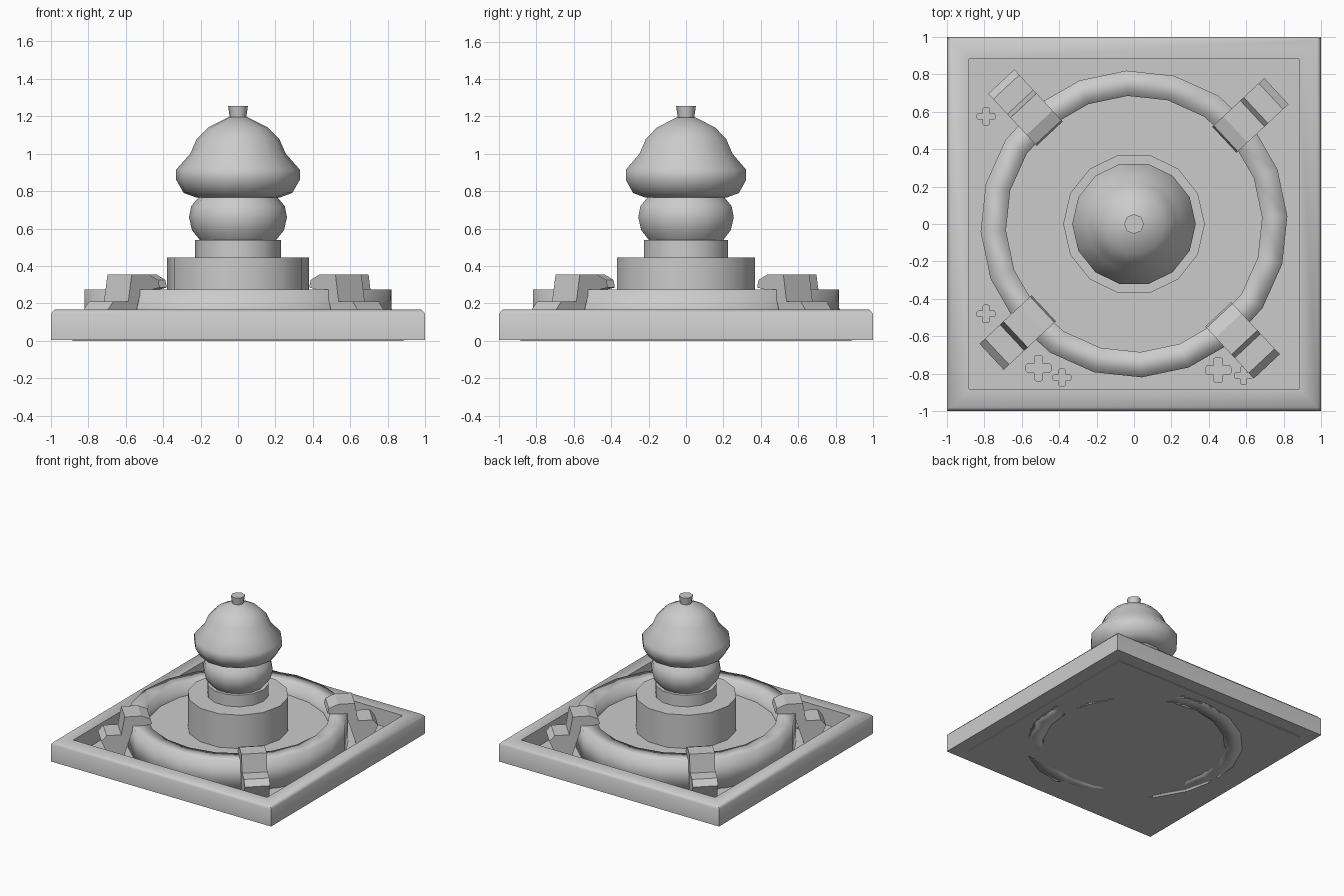
import bpy, bmesh, math
from mathutils import Matrix, Vector

if "Cube" in bpy.data.objects:
    bpy.data.objects.remove(bpy.data.objects["Cube"])

stone = bpy.data.materials.new("grey_stone")
stone.use_nodes = True
grey = (0.6, 0.6, 0.6, 1)
stone.diffuse_color = grey
stone.node_tree.nodes["Principled BSDF"].inputs["Base Color"].default_value = grey


def finish(name, bm, smooth=None):
    bmesh.ops.recalc_face_normals(bm, faces=bm.faces)
    mesh = bpy.data.meshes.new(name)
    bm.to_mesh(mesh)
    bm.free()
    mesh.materials.append(stone)
    obj = bpy.data.objects.new(name, mesh)
    bpy.context.collection.objects.link(obj)
    if smooth:
        bpy.ops.object.select_all(action="DESELECT")
        obj.select_set(True)
        bpy.context.view_layer.objects.active = obj
        bpy.ops.object.shade_smooth_by_angle(angle=math.radians(smooth))
    return obj


def lathe(name, profile, sides, smooth=50, closed=False, turn=0.0):
    """Turn a (radius, height) profile around the vertical axis."""
    bm = bmesh.new()
    rings = []
    for r, z in profile:
        rings.append([bm.verts.new((r * math.cos(a), r * math.sin(a), z))
                      for a in (turn + math.tau * i / sides for i in range(sides))])
    pairs = list(zip(rings, rings[1:]))
    if closed:
        pairs.append((rings[-1], rings[0]))
    else:
        bm.faces.new(rings[0])
        bm.faces.new(rings[-1])
    for low, high in pairs:
        for i in range(sides):
            j = (i + 1) % sides
            bm.faces.new((low[i], low[j], high[j], high[i]))
    return finish(name, bm, smooth)


def prism(name, outline, depth, matrix, smooth=None):
    """Extrude a flat outline along its local z and place it."""
    bm = bmesh.new()
    face = bm.faces.new([bm.verts.new((x, y, 0)) for x, y in outline])
    side = bmesh.ops.extrude_face_region(bm, geom=[face])["geom"]
    bmesh.ops.translate(bm, vec=(0, 0, depth),
                        verts=[v for v in side if isinstance(v, bmesh.types.BMVert)])
    bm.transform(matrix)
    return finish(name, bm, smooth)


# Square tray: four-sided turned frame and its floor
q = math.sqrt(2)
lathe("tray_frame", [(r * q, z) for r, z in
      ((0.88, 0.005), (1, 0.005), (1, 0.145), (0.98, 0.167), (0.88, 0.167))],
      4, 60, True, math.pi / 4)
lathe("tray_floor", [(0.885 * q, 0), (0.885 * q, 0.03)], 4, None, False, math.pi / 4)

# Basin ring and water floor
lathe("basin_ring", [(0.685, 0), (0.82, 0), (0.82, 0.275), (0.685, 0.275)],
      20, 95, True, 0.05)
lathe("basin_floor", [(0.7, 0), (0.7, 0.17)], 20, None, False, 0.05)

# Central column
lathe("pedestal", [(0.378, 0.1), (0.378, 0.445)], 14)
lathe("collar", [(0.23, 0.4), (0.23, 0.54)], 14)
lathe("ball", [(0.2, 0.535), (0.245, 0.59), (0.262, 0.66), (0.25, 0.72), (0.2, 0.78)], 14)
lathe("cap", [(0.22, 0.765), (0.29, 0.79), (0.33, 0.86), (0.33, 0.915), (0.255, 1.0),
              (0.22, 1.08), (0.16, 1.14), (0.05, 1.195)], 14)
lathe("knob", [(0.042, 1.18), (0.053, 1.255)], 8)

# Hooked brackets over the basin rim
hook = [(0.66, 0.285), (0.67, 0.325), (0.74, 0.355), (0.865, 0.355), (0.89, 0.21),
        (1.0, 0.21), (1.04, 0.165), (0.97, 0), (0.88, 0), (0.8, 0.26)]
for i in range(4):
    place = (Matrix.Rotation(math.radians(43 + 90 * i), 4, "Z")
             @ Matrix.Translation((0, 0.095, 0)) @ Matrix.Rotation(math.pi / 2, 4, "X"))
    prism(f"bracket_{i + 1}", hook, 0.19, place)

# Small four-petal flowers on the tray floor
a, b = 0.36, 1.0
cross = []
for i in range(4):
    turn = Matrix.Rotation(i * math.pi / 2, 3, "Z")
    for p in ((a, -a), (0.85, -a), (b, -0.2), (b, 0.2), (0.85, a)):
        cross.append((turn @ Vector((*p, 0))).to_2d())
spots = [(-0.79, 0.575, 0.05), (-0.79, -0.48, 0.05), (-0.51, -0.77, 0.07),
         (-0.385, -0.82, 0.05), (0.45, -0.78, 0.07), (0.585, -0.81, 0.05)]
for i, (x, y, s) in enumerate(spots):
    prism(f"flower_{i + 1}", [(px * s, py * s) for px, py in cross], 0.02,
          Matrix.Translation((x, y, 0.025)))
